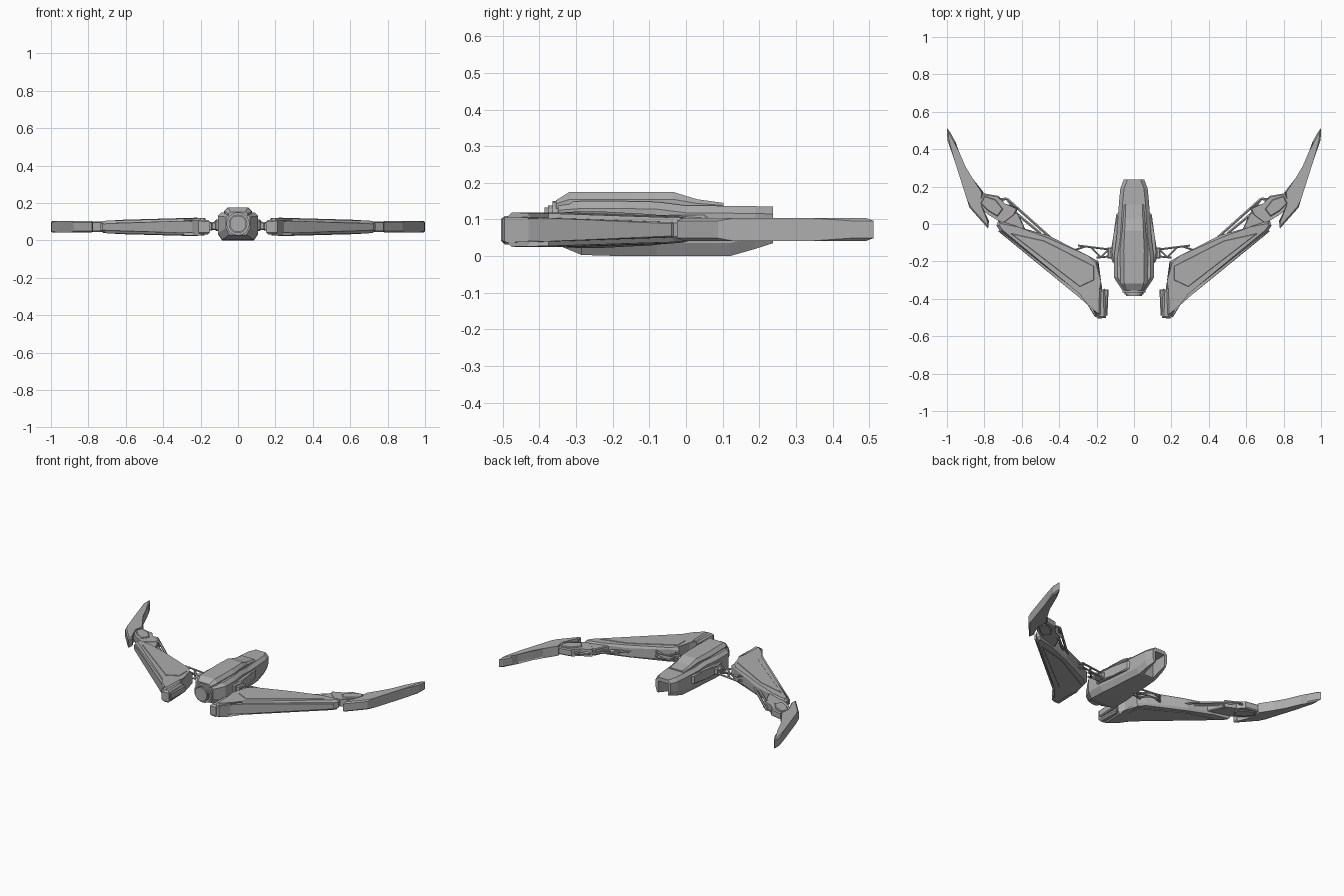
import bpy, bmesh
from mathutils import Vector

if "Cube" in bpy.data.objects:
    bpy.data.objects.remove(bpy.data.objects["Cube"])

grey = bpy.data.materials.new("hull grey")
grey.diffuse_color = (0.42, 0.42, 0.42, 1)
grey.use_nodes = True
grey.node_tree.nodes["Principled BSDF"].inputs["Base Color"].default_value = grey.diffuse_color


def finish(name, bm, mirror=False):
    bmesh.ops.recalc_face_normals(bm, faces=bm.faces)
    mesh = bpy.data.meshes.new(name)
    bm.to_mesh(mesh)
    bm.free()
    mesh.materials.append(grey)
    ob = bpy.data.objects.new(name, mesh)
    bpy.context.collection.objects.link(ob)
    if mirror:
        ob.modifiers.new("mirror", 'MIRROR')
    return ob


def slab(name, outline, low, high, chamfer=0.012, mirror=True):
    """Plan outline raised between two heights, with chamfered rims.
    low and high are numbers or functions of x."""
    f = lambda h, x: h(x) if callable(h) else h
    bm = bmesh.new()
    bottom = [bm.verts.new((x, y, f(low, x))) for x, y in outline]
    top = [bm.verts.new((x, y, f(high, x))) for x, y in outline]
    caps = [bm.faces.new(bottom), bm.faces.new(top)]
    n = len(outline)
    for i in range(n):
        j = (i + 1) % n
        bm.faces.new((bottom[i], bottom[j], top[j], top[i]))
    if chamfer:
        rim = list({e for c in caps for e in c.edges})
        bmesh.ops.bevel(bm, geom=rim, offset=chamfer, segments=1,
                        affect='EDGES', clamp_overlap=True)
    return finish(name, bm, mirror)


def loft(name, rings, mirror=False):
    """Skin a row of closed rings and cap both ends."""
    bm = bmesh.new()
    rows = [[bm.verts.new(p) for p in ring] for ring in rings]
    for a, b in zip(rows, rows[1:]):
        for i in range(len(a)):
            j = (i + 1) % len(a)
            bm.faces.new((a[i], a[j], b[j], b[i]))
    bm.faces.new(rows[0])
    bm.faces.new(rows[-1])
    return finish(name, bm, mirror)


def rod(name, p, q, radius, sides=6, mirror=True):
    p, q = Vector(p), Vector(q)
    bm = bmesh.new()
    bmesh.ops.create_cone(bm, cap_ends=True, segments=sides, radius1=radius,
                          radius2=radius, depth=(q - p).length)
    turn = (q - p).to_track_quat('Z', 'Y').to_matrix().to_4x4()
    turn.translation = (p + q) / 2
    bmesh.ops.transform(bm, matrix=turn, verts=bm.verts)
    return finish(name, bm, mirror)


def box(name, low, high, mirror=True, chamfer=0.0):
    (x0, y0, z0), (x1, y1, z1) = low, high
    return slab(name, [(x0, y0), (x1, y0), (x1, y1), (x0, y1)], z0, z1, chamfer, mirror)


# Hull: y, half width, keel half width, bottom, top
def hull_ring(y, w, k, z0, z1):
    half = [(k, z0), (w, z0 + 0.035), (w, z1 - 0.02), (w - 0.02, z1)]
    return [(x, y, z) for x, z in half] + [(-x, y, z) for x, z in reversed(half)]


hull = loft("hull", [hull_ring(*s) for s in (
    (-0.35, 0.065, 0.045, 0.03, 0.145), (-0.285, 0.108, 0.085, 0.003, 0.15),
    (-0.18, 0.108, 0.085, 0.0, 0.15), (-0.08, 0.094, 0.075, 0.0, 0.148),
    (0.0, 0.088, 0.07, 0.0, 0.138), (0.12, 0.08, 0.06, 0.0, 0.137),
    (0.19, 0.073, 0.055, 0.02, 0.136), (0.237, 0.055, 0.045, 0.035, 0.135))])

# Open slot at the tail
cutter = box("tail_slot_cutter", (-0.035, 0.13, -0.05), (0.035, 0.3, 0.11), mirror=False)
cutter.hide_render = True
cutter.hide_viewport = True
cut = hull.modifiers.new("tail_slot", 'BOOLEAN')
cut.operation = 'DIFFERENCE'
cut.solver = 'EXACT'
cut.object = cutter


# Raised canopy: y, base half width, top half width, top height
def canopy_ring(y, w, t, z):
    half = [(w, 0.13), (w, 0.13 + (z - 0.13) * 0.55), (t, z)]
    return [(x, y, h) for x, h in half] + [(-x, y, h) for x, h in reversed(half)]


loft("canopy", [canopy_ring(*s) for s in (
    (-0.355, 0.05, 0.04, 0.152), (-0.318, 0.072, 0.052, 0.175),
    (-0.14, 0.075, 0.055, 0.175), (-0.035, 0.064, 0.05, 0.175),
    (0.03, 0.058, 0.047, 0.155), (0.103, 0.052, 0.044, 0.145))])

# Nose ring stack
for i, (y0, y1, r) in enumerate(((-0.365, -0.34, 0.062), (-0.376, -0.36, 0.05),
                                 (-0.386, -0.37, 0.044))):
    rod(f"nose_ring_{i + 1}", (0, y0, 0.088), (0, y1, 0.088), r, 20, False)

# Side panels along the hull
slab("side_panel", [(0.08, -0.23), (0.118, -0.2), (0.125, -0.15), (0.11, -0.06),
                    (0.095, 0.05), (0.075, 0.07)], 0.05, 0.112, 0.008)
box("wing_mount", (0.1, -0.185, 0.055), (0.142, -0.125, 0.098), chamfer=0.006)

# Main wing, thinning outward
blend = lambda x: min(max((x - 0.2) / 0.53, 0), 1)
wing_low = lambda x: 0.025 + 0.014 * blend(x)
wing_top = lambda x: 0.119 - 0.015 * blend(x)
slab("main_wing", [(0.19, -0.20), (0.19, -0.31), (0.17, -0.345), (0.175, -0.49),
                   (0.205, -0.49), (0.235, -0.425), (0.29, -0.375), (0.715, -0.04),
                   (0.735, -0.01), (0.725, 0.02), (0.62, -0.015), (0.46, -0.06),
                   (0.24, -0.172)], wing_low, wing_top, 0.014)
# Leading edge spar
slab("leading_edge", [(0.19, -0.503), (0.21, -0.495), (0.245, -0.43), (0.30, -0.387),
                      (0.725, -0.04), (0.715, -0.03), (0.28, -0.37), (0.22, -0.42),
                      (0.18, -0.49)],
     lambda x: wing_low(x) + 0.012, lambda x: wing_top(x) - 0.012, 0.004)
# Raised and lowered panels on both wing skins
panel = [(0.215, -0.225), (0.215, -0.30), (0.29, -0.335), (0.66, -0.05), (0.48, -0.09)]
slab("upper_panel", panel, lambda x: wing_top(x) - 0.005, lambda x: wing_top(x) + 0.003, 0.002)
slab("lower_panel", panel, lambda x: wing_low(x) - 0.003, lambda x: wing_low(x) + 0.005, 0.002)

# Inner cap at the wing root front
slab("root_cap", [(0.15, -0.503), (0.195, -0.505), (0.195, -0.36), (0.155, -0.345)],
     0.032, 0.11, 0.01)
slab("root_cap_rail", [(0.142, -0.49), (0.165, -0.49), (0.16, -0.35), (0.136, -0.35)],
     0.052, 0.098, 0.006)

# Elbow joint between wing and blade
slab("elbow", [(0.84, 0.10), (0.81, 0.165), (0.725, 0.15), (0.695, 0.105), (0.62, 0.085),
               (0.64, 0.045), (0.70, 0.0), (0.73, 0.02), (0.78, 0.05)], 0.05, 0.096, 0.006)
slab("elbow_plate", [(0.82, 0.11), (0.80, 0.15), (0.74, 0.13), (0.70, 0.08),
                     (0.73, 0.04), (0.78, 0.07)], 0.044, 0.102, 0.004)

# Swept wingtip blade
slab("tip_blade", [(0.78, -0.025), (0.88, 0.088), (0.893, 0.13), (0.96, 0.34), (0.998, 0.45),
                   (1.0, 0.512), (0.985, 0.495), (0.955, 0.44), (0.945, 0.39), (0.90, 0.305),
                   (0.87, 0.24), (0.805, 0.17), (0.83, 0.11), (0.775, 0.015)],
     0.041, 0.104, 0.010)

# Inner truss joining hull and wing
truss = [((0.10, -0.14), (0.30, -0.115)), ((0.10, -0.17), (0.20, -0.18)),
         ((0.14, -0.14), (0.18, -0.18)), ((0.18, -0.175), (0.23, -0.125)),
         ((0.26, -0.12), (0.32, -0.14))]
for i, (a, b) in enumerate(truss):
    for level, z in (("lower", 0.062), ("upper", 0.09)):
        rod(f"inner_truss_{level}_{i + 1}", (*a, z), (*b, z), 0.006)

# Outer braces joining wing and elbow
braces = [((0.45, -0.07), (0.68, 0.135)), ((0.68, 0.135), (0.63, 0.065)),
          ((0.68, 0.135), (0.73, 0.13)), ((0.50, -0.05), (0.64, 0.065))]
for i, (a, b) in enumerate(braces):
    rod(f"outer_brace_{i + 1}", (*a, 0.075), (*b, 0.075), 0.008)
# Solid link from the wing to the elbow
slab("elbow_link", [(0.58, -0.03), (0.62, 0.06), (0.72, 0.07), (0.73, 0.0), (0.66, -0.04)],
     0.05, 0.094, 0.005)
